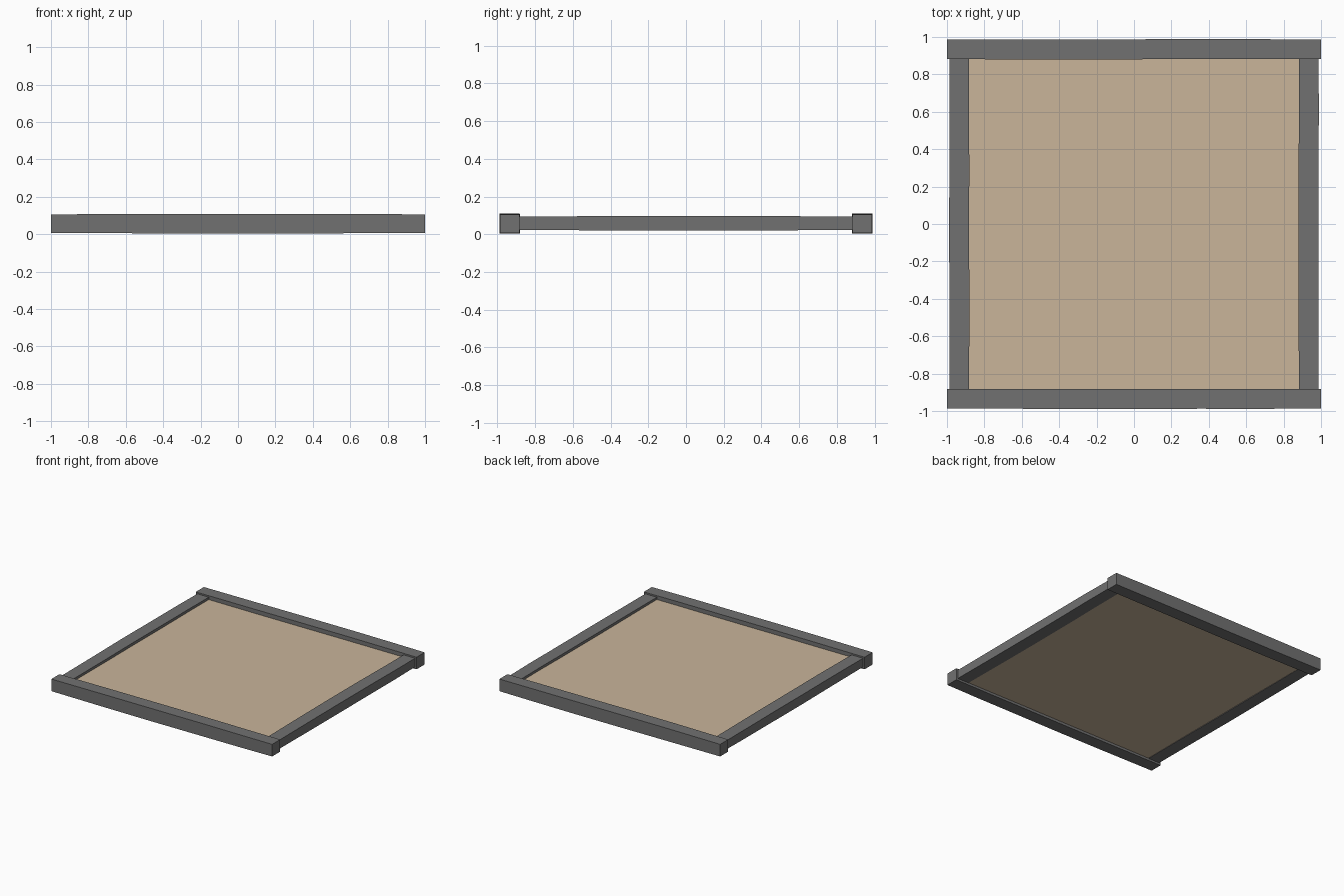
import bpy, bmesh, random

if "Cube" in bpy.data.objects:
    bpy.data.objects.remove(bpy.data.objects["Cube"])

random.seed(4)


def material(name, rgb):
    m = bpy.data.materials.new(name)
    m.diffuse_color = (*rgb, 1.0)
    m.use_nodes = True
    m.node_tree.nodes["Principled BSDF"].inputs["Base Color"].default_value = m.diffuse_color
    return m


grey = material("grey timber", (0.165, 0.165, 0.165))
tan = material("tan sand", (0.585, 0.462, 0.323))


def add_object(name, bm, mat):
    bmesh.ops.recalc_face_normals(bm, faces=bm.faces)
    me = bpy.data.meshes.new(name)
    bm.to_mesh(me)
    bm.free()
    me.materials.append(mat)
    ob = bpy.data.objects.new(name, me)
    bpy.context.collection.objects.link(ob)
    return ob


def beam(name, half_len, centre, z0, z1, along_x):
    """Square timber, very slightly thicker at its middle, with uneven rings."""
    bm = bmesh.new()
    rings = []
    for t in (-1, -0.5, -0.1, 0.35, 0.7, 1):
        slim = 0.003 * t * t
        w = 0.0535 - slim * 0.5
        off = centre + (random.uniform(-0.002, 0.002) if abs(t) < 1 else 0)
        ring = []
        for s, z in ((-1, z0 + slim), (1, z0 + slim), (1, z1 - slim), (-1, z1 - slim)):
            a, b = t * half_len, off + s * w
            ring.append(bm.verts.new((a, b, z) if along_x else (b, a, z)))
        rings.append(ring)
    for r, q in zip(rings, rings[1:]):
        for i in range(4):
            j = (i + 1) % 4
            bm.faces.new((r[i], r[j], q[j], q[i]))
    bm.faces.new(rings[0])
    bm.faces.new(rings[-1])
    return add_object(name, bm, grey)


# Long timbers at front and back, lower ones at the sides
for name, s in (("front_timber", -1), ("back_timber", 1)):
    beam(name, 1.0, s * 0.934, 0.004, 0.109, True)
for name, s in (("left_timber", -1), ("right_timber", 1)):
    beam(name, 0.89, s * 0.934, 0.02, 0.097, False)

# Sand bed, recessed between the timbers
bm = bmesh.new()
bmesh.ops.create_cube(bm, size=1.0)
for v in bm.verts:
    v.co.x *= 1.82
    v.co.y *= 1.82
    v.co.z = 0.075 if v.co.z > 0 else 0.025
add_object("sand_bed", bm, tan)
